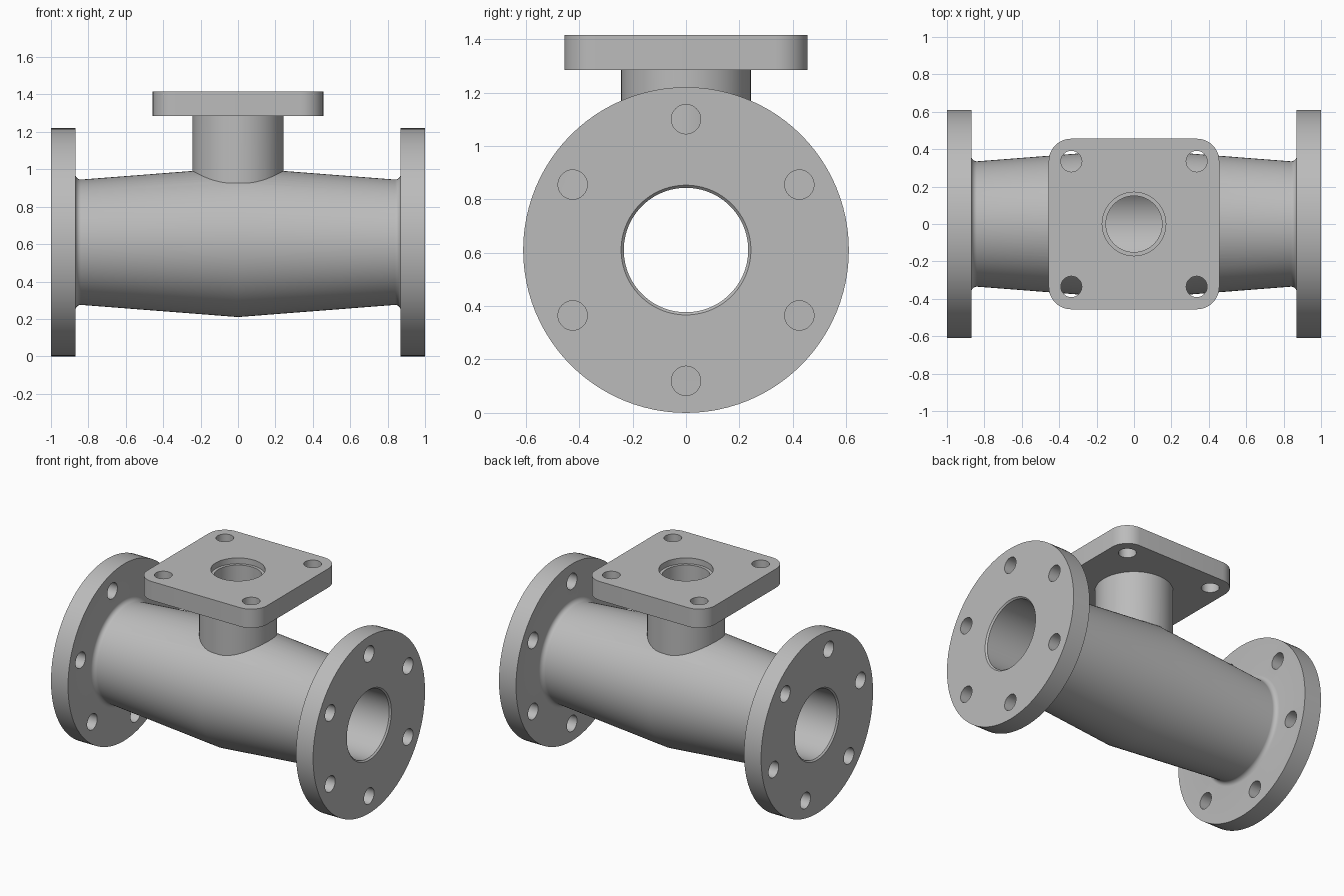
import bpy, bmesh, math
from mathutils import Matrix

AXIS_Z = 0.61          # height of the main pipe axis
PLATE_TOP = 1.415
ALONG_X = Matrix.Translation((0, 0, AXIS_Z)) @ Matrix.Rotation(math.pi / 2, 4, 'Y')

cube = bpy.data.objects.get("Cube")
if cube:
    bpy.data.objects.remove(cube)

grey = bpy.data.materials.new("cast grey")
grey.use_nodes = True
colour = (0.5, 0.5, 0.5, 1)
grey.diffuse_color = colour
grey.node_tree.nodes["Principled BSDF"].inputs["Base Color"].default_value = colour


def add_object(name, bm):
    bmesh.ops.recalc_face_normals(bm, faces=bm.faces)
    mesh = bpy.data.meshes.new(name)
    bm.to_mesh(mesh)
    bm.free()
    mesh.materials.append(grey)
    obj = bpy.data.objects.new(name, mesh)
    bpy.context.collection.objects.link(obj)
    return obj


def lathe(name, profile, matrix=Matrix(), sides=96):
    """Solid of revolution from (height, radius) pairs, capped at both ends."""
    bm = bmesh.new()
    rings = []
    for h, r in profile:
        angles = [2 * math.pi * i / sides for i in range(sides)]
        rings.append([bm.verts.new((r * math.cos(a), r * math.sin(a), h)) for a in angles])
    for a, b in zip(rings, rings[1:]):
        for i in range(sides):
            j = (i + 1) % sides
            bm.faces.new((a[i], a[j], b[j], b[i]))
    bm.faces.new(rings[0])
    bm.faces.new(rings[-1])
    bm.transform(matrix)
    return add_object(name, bm)


def mirrored(half):
    """Extend a profile running from the end to the middle to both sides."""
    return half + [(-h, r) for h, r in reversed(half) if h != 0]


def combine(target, other, operation):
    mod = target.modifiers.new(other.name, 'BOOLEAN')
    mod.operation = operation
    mod.solver = 'EXACT'
    mod.object = other
    bpy.context.view_layer.objects.active = target
    bpy.ops.object.modifier_apply(modifier=mod.name)
    bpy.data.objects.remove(other)


# Tapered pipe with a round flange and a small fillet at each end
FILLET = 0.03
half = [(-1, 0.61), (-0.87, 0.61)]
for i in range(7):
    a = math.pi / 2 * i / 6
    half.append((-0.87 + FILLET * (1 - math.cos(a)), 0.335 + FILLET * (1 - math.sin(a))))
half.append((0, 0.4))
body = lathe("valve_body", mirrored(half), ALONG_X)

# Neck and square top plate with rounded corners
combine(body, lathe("neck", [(AXIS_Z, 0.243), (1.3, 0.243)]), 'UNION')
bm = bmesh.new()
bmesh.ops.create_cube(bm, size=1, matrix=Matrix.Translation((0, 0, PLATE_TOP - 0.065))
                      @ Matrix.Diagonal((0.912, 0.912, 0.13, 1)))
uprights = [e for e in bm.edges if abs(e.verts[0].co.z - e.verts[1].co.z) > 0.1]
bmesh.ops.bevel(bm, geom=uprights, offset=0.12, segments=10, profile=0.5, affect='EDGES')
combine(body, add_object("top_plate", bm), 'UNION')

# Main bore with chamfered mouths, and the stepped vertical port
bore = [(-1.02, 0.263), (-0.99, 0.233)]
combine(body, lathe("main_bore", mirrored(bore), ALONG_X), 'DIFFERENCE')
port = [(AXIS_Z, 0.15), (1.375, 0.15), (1.375, 0.17), (1.5, 0.17)]
combine(body, lathe("top_port", port, sides=64), 'DIFFERENCE')

# Six bolt holes per flange; the two rings are turned against each other
for side, start in ((1, 30), (-1, 45)):
    for k in range(6):
        a = math.radians(start + 60 * k)
        place = (Matrix.Translation((side * 0.935, 0.49 * math.cos(a), 0.49 * math.sin(a)))
                 @ ALONG_X)
        hole = lathe("flange_hole", [(-0.1, 0.055), (0.1, 0.055)], place, 32)
        combine(body, hole, 'DIFFERENCE')

# Four bolt holes in the top plate
for x in (-0.335, 0.335):
    for y in (-0.335, 0.335):
        place = Matrix.Translation((x, y, PLATE_TOP))
        hole = lathe("plate_hole", [(-0.2, 0.056), (0.1, 0.056)], place, 32)
        combine(body, hole, 'DIFFERENCE')

# Smooth round walls, crisp rims
bpy.ops.object.select_all(action='DESELECT')
body.select_set(True)
bpy.context.view_layer.objects.active = body
bpy.ops.object.shade_smooth_by_angle(angle=math.radians(30))
